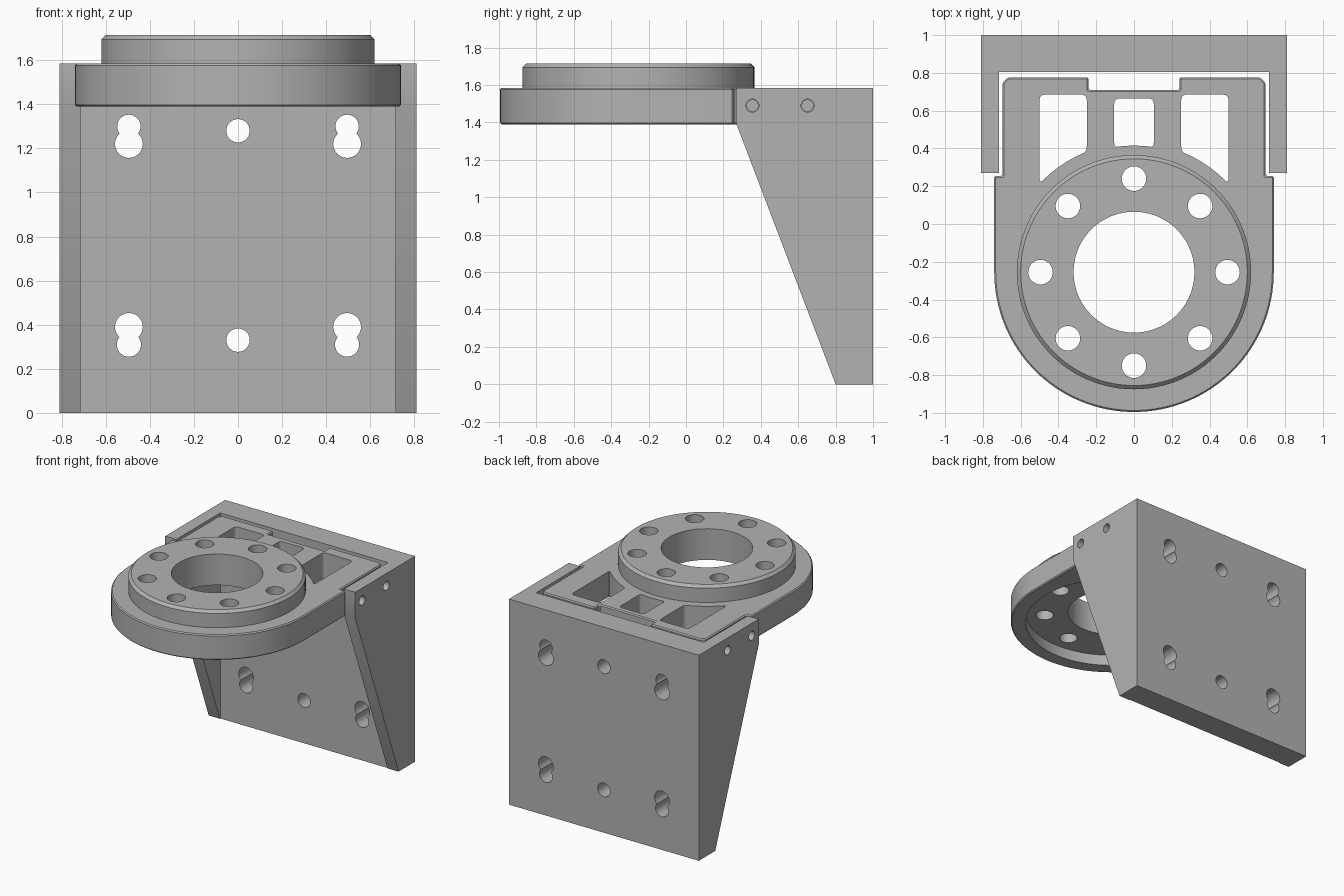
import bpy, bmesh
from math import sin, cos, pi, radians, sqrt
from mathutils import Vector

cube = bpy.data.objects.get("Cube")
if cube:
    bpy.data.objects.remove(cube, do_unlink=True)

# One grey metal for everything
metal = bpy.data.materials.new("grey metal")
metal.use_nodes = True
metal.diffuse_color = (0.45, 0.45, 0.45, 1)
metal.node_tree.nodes["Principled BSDF"].inputs["Base Color"].default_value = (0.45, 0.45, 0.45, 1)

CENTRE_Y = -0.255              # centre of the round flange
Z_LOW, Z_TOP, Z_BOSS = 1.39, 1.585, 1.715


def loft(name, loops):
    """Closed solid through a stack of matching point loops."""
    bm = bmesh.new()
    rows = [[bm.verts.new(p) for p in loop] for loop in loops]
    n = len(rows[0])
    for a, b in zip(rows, rows[1:]):
        for i in range(n):
            j = (i + 1) % n
            bm.faces.new((a[i], a[j], b[j], b[i]))
    bm.faces.new(rows[0])
    bm.faces.new(rows[-1])
    bmesh.ops.recalc_face_normals(bm, faces=bm.faces)
    mesh = bpy.data.meshes.new(name)
    bm.to_mesh(mesh)
    bm.free()
    mesh.materials.append(metal)
    obj = bpy.data.objects.new(name, mesh)
    bpy.context.scene.collection.objects.link(obj)
    return obj


def prism(name, outline, z0, z1):
    return loft(name, [[(x, y, z) for x, y in outline] for z in (z0, z1)])


def circle(x, y, r, n=48):
    return [(x + r * cos(2 * pi * i / n), y + r * sin(2 * pi * i / n)) for i in range(n)]


def rounded(points, r, steps=5):
    """Outline with its corners rounded by radius-like distance r."""
    out = []
    for i, p in enumerate(points):
        p = Vector(p)
        a = Vector(points[i - 1]) - p
        b = Vector(points[(i + 1) % len(points)]) - p
        a = a.normalized() * min(r, a.length * 0.45)
        b = b.normalized() * min(r, b.length * 0.45)
        for k in range(steps + 1):
            t = k / steps
            out.append(tuple(p + a * (1 - t) ** 2 + b * t ** 2))
    return out


def drill_y(x, z, r):
    return loft("drill", [[(u, y, v) for u, v in circle(x, z, r, 32)] for y in (0.7, 1.1)])


def drill_x(y, z, r, x0, x1):
    return loft("drill", [[(x, u, v) for u, v in circle(y, z, r, 24)] for x in (x0, x1)])


def combine(obj, others, operation="DIFFERENCE"):
    """Apply the modifiers of obj together with one boolean per helper."""
    for other in others:
        other.hide_render = True
        mod = obj.modifiers.new("cut", "BOOLEAN")
        mod.operation, mod.solver, mod.object = operation, "EXACT", other
    bpy.context.view_layer.update()
    graph = bpy.context.evaluated_depsgraph_get()
    mesh = bpy.data.meshes.new_from_object(obj.evaluated_get(graph))
    obj.modifiers.clear()
    obj.data = mesh
    for other in others:
        bpy.data.objects.remove(other, do_unlink=True)


# Wall bracket: U-shaped plan, sloped along the cheeks
half = [(0.715, 0.805), (0.715, 0.27), (0.81, 0.27), (0.81, 1.0)]
plan = half + [(-x, y) for x, y in reversed(half)]
bracket = prism("wall_bracket", plan, 0, Z_TOP)
wedge_side = [(0.838, -0.1), (0.232, 1.49), (0, 1.49), (0, -0.1)]
cutters = [loft("wedge", [[(x, y, z) for y, z in wedge_side] for x in (-1, 1)])]

# Mounting holes: plain in the middle, keyholes at the sides
for z in (1.28, 0.33):
    cutters.append(drill_y(0, z, 0.053))
for x in (-0.495, 0.495):
    for z, r in ((1.3, 0.053), (1.22, 0.063), (0.39, 0.063), (0.31, 0.055)):
        cutters.append(drill_y(x, z, r))
for y in (0.355, 0.65):
    for s in (-1, 1):
        cutters.append(drill_x(y, 1.49, 0.035, s * 0.6, s * 0.9))
combine(bracket, cutters)

# Platform: round front, narrower tongue between the cheeks, notched back
steps = 64
arc = [(-0.74 * cos(pi * i / steps), CENTRE_Y - 0.74 * sin(pi * i / steps)) for i in range(steps + 1)]
tongue = [(0.74, 0.255), (0.697, 0.255), (0.697, 0.745), (0.67, 0.775), (0.24, 0.775), (0.24, 0.71)]
outline = arc + tongue + [(-x, y) for x, y in reversed(tongue)]
platform = prism("flange_platform", outline, Z_LOW, Z_TOP)
bevel = platform.modifiers.new("edge", "BEVEL")
bevel.width, bevel.segments = 0.008, 1
bevel.limit_method, bevel.angle_limit = "ANGLE", radians(40)

# Raised ring with chamfered top edge
ring = loft("ring", [[(x, y, z) for x, y in circle(0, CENTRE_Y, r, 96)]
                     for r, z in ((0.62, 1.5), (0.62, Z_BOSS - 0.02), (0.6, Z_BOSS))])
combine(platform, [ring], "UNION")

# Recess below, bore and bolt circle
cutters = [prism("recess", circle(0, CENTRE_Y, 0.63, 96), 1.2, 1.475),
           prism("bore", circle(0, CENTRE_Y, 0.32, 72), 1.1, 1.9)]
for i in range(8):
    a = i * pi / 4
    cutters.append(prism("bolt", circle(0.495 * cos(a), CENTRE_Y + 0.495 * sin(a), 0.065, 32), 1.1, 1.9))


# Lightening pockets whose front edges follow the ring
def pocket(x0, x1, back, r):
    n = 6
    front = []
    for i in range(n + 1):
        x = x0 + (x1 - x0) * i / n
        front.append((x, CENTRE_Y + sqrt(r * r - x * x)))
    return prism("pocket", rounded(front + [(x1, back), (x0, back)], 0.03), 1.1, 1.9)


cutters += [pocket(0.25, 0.5, 0.685, 0.685), pocket(-0.5, -0.25, 0.685, 0.685),
            pocket(-0.105, 0.105, 0.665, 0.67)]

# Threaded side holes in the tongue
for y in (0.355, 0.65):
    for s in (-1, 1):
        cutters.append(drill_x(y, 1.49, 0.03, s * 0.6, s * 0.8))
combine(platform, cutters)

# Smooth round walls, keep edges crisp
bpy.ops.object.select_all(action="DESELECT")
for obj in (bracket, platform):
    obj.select_set(True)
bpy.context.view_layer.objects.active = platform
bpy.ops.object.shade_smooth_by_angle(angle=radians(25))
